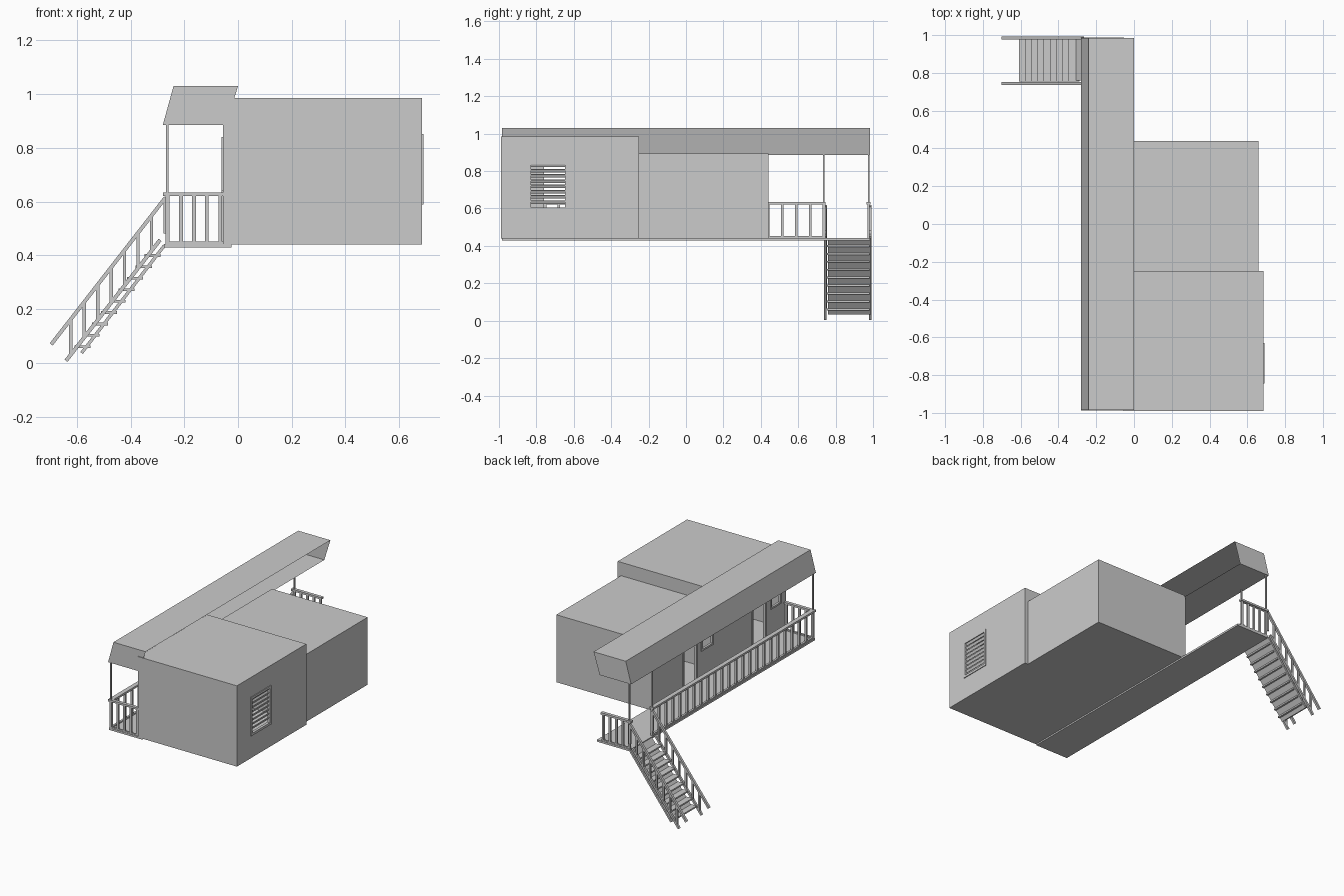
import bpy, bmesh, math
from mathutils import Matrix, Vector

if "Cube" in bpy.data.objects:
    bpy.data.objects.remove(bpy.data.objects["Cube"])


def finish(name, bm):
    mesh = bpy.data.meshes.new(name)
    bm.normal_update()
    bm.to_mesh(mesh)
    bm.free()
    ob = bpy.data.objects.new(name, mesh)
    bpy.context.collection.objects.link(ob)
    return ob


def add_box(bm, x0, x1, y0, y1, z0, z1, tilt=0):
    m = (Matrix.Translation(((x0 + x1) / 2, (y0 + y1) / 2, (z0 + z1) / 2))
         @ Matrix.Rotation(tilt, 4, 'Y') @ Matrix.Diagonal((x1 - x0, y1 - y0, z1 - z0, 1)))
    bmesh.ops.create_cube(bm, size=1, matrix=m)


def boxes(name, items):
    bm = bmesh.new()
    for it in items:
        add_box(bm, *it)
    return finish(name, bm)


def add_beam(bm, p, q, thick, y0, y1):
    # sloped bar running from p to q in the xz plane
    d = Vector((q[0] - p[0], q[1] - p[1]))
    n = Vector((-d.y, d.x)).normalized() * thick / 2
    pts = [(p[0] + n.x, p[1] + n.y), (p[0] - n.x, p[1] - n.y),
           (q[0] - n.x, q[1] - n.y), (q[0] + n.x, q[1] + n.y)]
    f = bm.faces.new([bm.verts.new((x, y0, z)) for x, z in pts])
    ext = bmesh.ops.extrude_face_region(bm, geom=[f])['geom']
    bmesh.ops.translate(bm, vec=(0, y1 - y0, 0), verts=[v for v in ext if isinstance(v, bmesh.types.BMVert)])
    bmesh.ops.recalc_face_normals(bm, faces=bm.faces)


def side_wall(name, x0, x1, y0, y1, z0, z1, holes):
    # wall in the yz plane, holes (ya, yb, za, zb) sorted along y
    items, y = [], y0
    for a, b, c, d in holes:
        items.append((x0, x1, y, a, z0, z1))
        if c > z0:
            items.append((x0, x1, a, b, z0, c))
        items.append((x0, x1, a, b, d, z1))
        y = b
    items.append((x0, x1, y, y1, z0, z1))
    return boxes(name, items)


def frame(name, x0, x1, y0, y1, z0, z1, w=0.012):
    boxes(name, [(x0, x1, y0, y0 + w, z0, z1), (x0, x1, y1 - w, y1, z0, z1),
                 (x0, x1, y0 + w, y1 - w, z0, z0 + w), (x0, x1, y0 + w, y1 - w, z1 - w, z1)])


T = 0.01
FLOOR, WX = 0.44, -0.055

# two room blocks: shell slabs, then the pierced side walls
rooms = {'front_room': (-0.99, -0.25, 0.685, 0.985,
                        [(-0.93, -0.82, 0.64, 0.84), (-0.77, -0.62, 0.45, 0.84)],
                        [(-0.84, -0.63, 0.595, 0.85)]),
         'back_room': (-0.25, 0.44, 0.66, 0.895,
                       [(-0.21, -0.08, 0.64, 0.84), (-0.035, 0.115, 0.45, 0.84)], [])}
for name, (y0, y1, x1, top, left, right) in rooms.items():
    boxes(name + '_shell', [(WX, x1, y0, y1, FLOOR, FLOOR + T), (WX, x1, y0, y1, top - T, top),
                            (WX, x1, y0, y0 + T, FLOOR + T, top - T),
                            (WX, x1, y1 - T, y1, FLOOR + T, top - T)])
    side_wall(name + '_left_wall', WX, WX + T, y0 + T, y1 - T, FLOOR + T, top - T, left)
    side_wall(name + '_right_wall', x1 - T, x1, y0 + T, y1 - T, FLOOR + T, top - T, right)
    win, door = left
    frame(name + '_left_window_frame', WX - 0.006, WX + T, *win)
    frame(name + '_door_frame', WX - 0.006, WX + T, *door)
    mid = (win[2] + win[3]) / 2
    boxes(name + '_left_window_bar', [(WX, WX + 0.006, win[0], win[1], mid - 0.005, mid + 0.005)])

# louvred window on the right wall
frame('louvre_frame', 0.672, 0.69, -0.845, -0.63, 0.59, 0.852, 0.016)
boxes('louvre_slats', [(0.677, 0.681, -0.83, -0.645, 0.625 + i * 0.028, 0.643 + i * 0.028, math.radians(25))
                       for i in range(8)])

# walkway deck
boxes('deck', [(-0.275, -0.025, -0.985, 0.985, 0.43, 0.443)])

# slanted canopy, open toward the rooms
bm = bmesh.new()
prof = [(-0.045, 0.885), (-0.28, 0.885), (-0.24, 1.03), (0.0, 1.03)]
ends = [[bm.verts.new((x, y, z)) for x, z in prof] for y in (-0.985, 0.985)]
bm.faces.new(ends[0])
bm.faces.new(ends[1][::-1])
for i in range(3):
    bm.faces.new((ends[0][i + 1], ends[0][i], ends[1][i], ends[1][i + 1]))
finish('canopy', bm)

# canopy posts
boxes('canopy_posts', [(-0.267, -0.259, y - 0.004, y + 0.004, 0.443, 0.886) for y in (-0.978, 0.737, 0.978)])

# walkway railings: long side and both ends
items = [(-0.28, -0.25, -0.985, 0.745, 0.622, 0.635), (-0.27, -0.256, -0.985, 0.745, 0.443, 0.452)]
items += [(-0.27, -0.256, y - 0.007, y + 0.007, 0.443, 0.622)
          for y in [-0.978 + i * 1.716 / 23 for i in range(24)]]
boxes('side_railing', items)
for name, y in (('front_railing', -0.976), ('back_railing', 0.976)):
    items = [(-0.28, -0.053, y - 0.011, y + 0.011, 0.622, 0.635), (-0.27, -0.056, y - 0.006, y + 0.006, 0.443, 0.452)]
    items += [(x - 0.007, x + 0.007, y - 0.006, y + 0.006, 0.443, 0.622)
              for x in (-0.262, -0.212, -0.164, -0.116, -0.066)]
    boxes(name, items)

# stairs: sloped back board and treads
bm = bmesh.new()
add_beam(bm, (-0.582, 0.037), (-0.274, 0.437), 0.012, 0.76, 0.99)
finish('stair_board', bm)
boxes('stair_treads', [(-0.608 + i * 0.0325, -0.548 + i * 0.0325, 0.755, 0.98,
                        0.055 + i * 0.0425, 0.065 + i * 0.0425) for i in range(9)])

# stair handrails, lower rails and balusters
for name, y in (('inner', 0.745), ('outer', 0.985)):
    bm = bmesh.new()
    add_beam(bm, (-0.695, 0.069), (-0.27, 0.615), 0.014, y - 0.008, y + 0.008)
    add_beam(bm, (-0.64, 0.008), (-0.29, 0.458), 0.014, y - 0.007, y + 0.007)
    for i in range(8):
        x = -0.622 + i * 0.05
        low = 0.008 + (x + 0.64) * 1.286
        add_box(bm, x - 0.006, x + 0.006, y - 0.006, y + 0.006, max(low, 0.0), low + 0.13)
    finish(name + '_stair_railing', bm)
